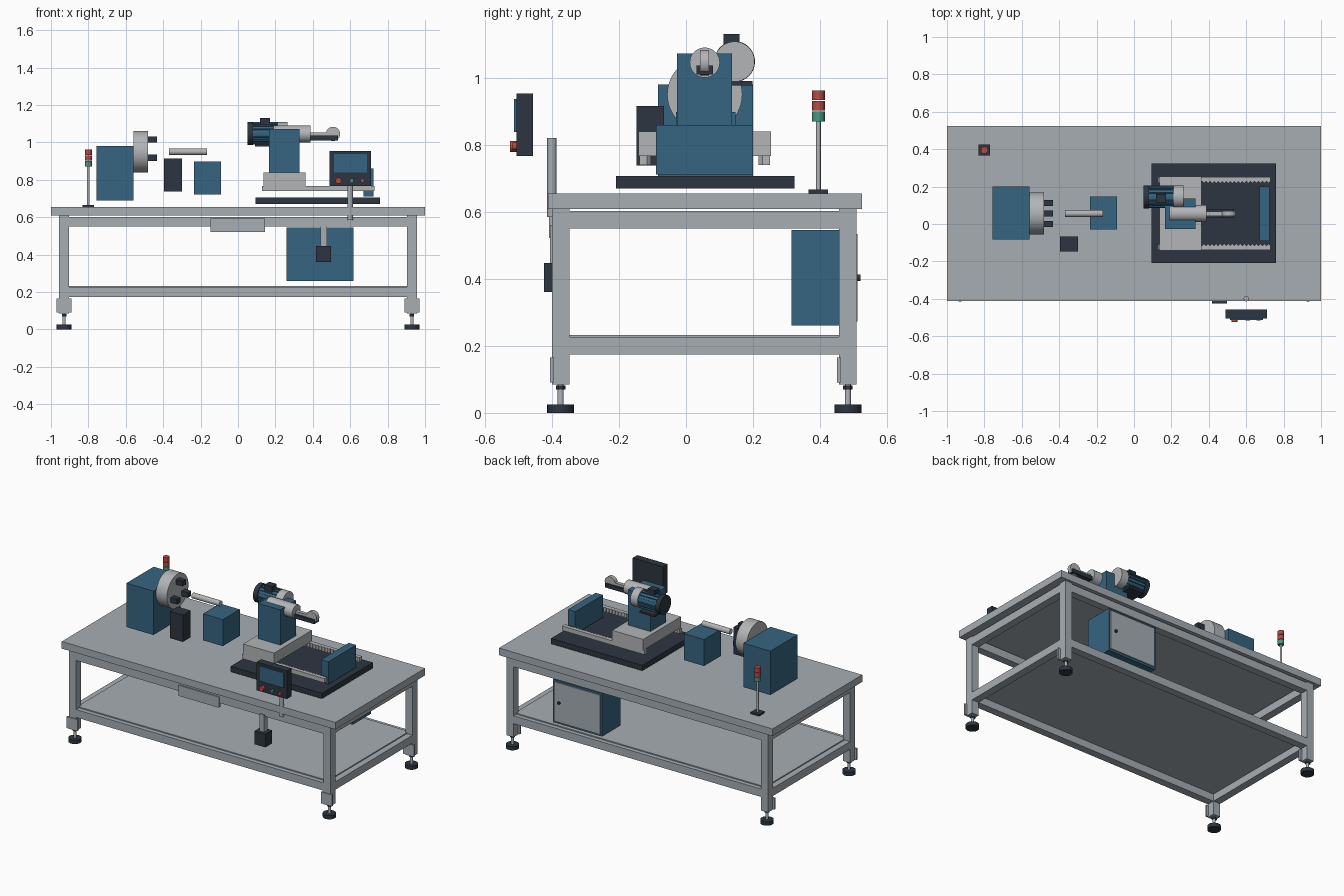
import bpy, bmesh, math
from mathutils import Matrix

if "Cube" in bpy.data.objects:
    bpy.data.objects.remove(bpy.data.objects["Cube"])


def material(name, rgb):
    m = bpy.data.materials.new(name)
    m.diffuse_color = (*rgb, 1)
    m.use_nodes = True
    m.node_tree.nodes["Principled BSDF"].inputs["Base Color"].default_value = m.diffuse_color
    return m


GREY = material("frame grey", (0.38, 0.42, 0.45))
STEEL = material("bare steel", (0.45, 0.46, 0.47))
BLUE = material("machine blue", (0.036, 0.13, 0.22))
DARK = material("charcoal", (0.026, 0.036, 0.053))
RED = material("signal red", (0.48, 0.07, 0.06))
GREEN = material("signal green", (0.06, 0.32, 0.21))
PI = math.pi


def finish(bm, name, mat, smooth=False):
    bmesh.ops.recalc_face_normals(bm, faces=bm.faces)
    me = bpy.data.meshes.new(name)
    bm.to_mesh(me)
    bm.free()
    me.materials.append(mat)
    ob = bpy.data.objects.new(name, me)
    bpy.context.collection.objects.link(ob)
    if smooth:
        bpy.ops.object.select_all(action='DESELECT')
        ob.select_set(True)
        bpy.context.view_layer.objects.active = ob
        bpy.ops.object.shade_smooth_by_angle(angle=math.radians(35))
    return ob


def box(name, x, y, z, mat):
    """Box from (low, high) ranges on each axis."""
    bm = bmesh.new()
    mid = [(a + b) / 2 for a, b in (x, y, z)]
    size = [b - a for a, b in (x, y, z)]
    bmesh.ops.create_cube(bm, size=1, matrix=Matrix.Translation(mid) @ Matrix.Diagonal((*size, 1)))
    return finish(bm, name, mat)


def cyl(name, axis, span, centre, r, mat, seg=32):
    """Cylinder along an axis; centre holds the other two coordinates in xyz order."""
    mid = sum(span) / 2
    a, b = centre
    pos, rot = {'x': ((mid, a, b), Matrix.Rotation(PI / 2, 4, 'Y')),
                'y': ((a, mid, b), Matrix.Rotation(PI / 2, 4, 'X')),
                'z': ((a, b, mid), Matrix.Identity(4))}[axis]
    bm = bmesh.new()
    bmesh.ops.create_cone(bm, cap_ends=True, segments=seg, radius1=r, radius2=r,
                          depth=span[1] - span[0], matrix=Matrix.Translation(pos) @ rot)
    return finish(bm, name, mat, True)


# table top and shelf
box("table_top", (-1, 1), (-0.412, 0.525), (0.608, 0.655), GREY)
box("shelf", (-0.915, 0.915), (-0.37, 0.48), (0.222, 0.233), GREY)

# legs with mounting plates and levelling feet
LEG_Y = (-0.374, 0.483)
for x in (-0.93, 0.93):
    for y in LEG_Y:
        box("leg", (x - 0.026, x + 0.026), (y - 0.026, y + 0.026), (0.085, 0.608), GREY)
        box("foot_plate", (x - 0.04, x + 0.04), (y - 0.032, y - 0.02), (0.09, 0.165), GREY)
        cyl("foot_stem", 'z', (0.02, 0.09), (x, y), 0.009, STEEL, 16)
        cyl("foot_nut", 'z', (0.07, 0.081), (x, y), 0.014, DARK, 6)
        cyl("foot_pad", 'z', (0, 0.025), (x, y), 0.04, DARK)

# upper and lower frame rails
for z in ((0.55, 0.602), (0.174, 0.226)):
    for y in LEG_Y:
        box("long_rail", (-0.905, 0.905), (y - 0.025, y + 0.025), z, GREY)
    for x in (-0.93, 0.93):
        box("end_rail", (x - 0.025, x + 0.025), (-0.35, 0.458), z, GREY)

# front plate and hanging foot switch
box("front_plate", (-0.148, 0.145), (-0.408, -0.39), (0.522, 0.592), GREY)
box("hanger_bar", (0.44, 0.475), (-0.405, -0.37), (0.445, 0.56), GREY)
box("hanging_box", (0.417, 0.497), (-0.424, -0.354), (0.36, 0.447), DARK)

# electrical cabinet
box("cabinet", (0.26, 0.618), (0.315, 0.505), (0.26, 0.545), BLUE)
box("cabinet_door", (0.27, 0.608), (0.505, 0.512), (0.273, 0.533), GREY)
cyl("door_latch", 'y', (0.51, 0.52), (0.57, 0.403), 0.01, DARK, 16)

# signal tower
TX, TY = -0.8, 0.395
box("tower_base", (TX - 0.031, TX + 0.031), (TY - 0.029, TY + 0.029), (0.655, 0.666), DARK)
cyl("tower_pole", 'z', (0.665, 0.872), (TX, TY), 0.007, STEEL, 16)
for z, mat in ((0.87, GREEN), (0.902, RED), (0.933, RED)):
    cyl("tower_lamp", 'z', (z, z + 0.029), (TX, TY), 0.019, mat)

# control panel on its post
cyl("panel_post", 'z', (0.585, 0.82), (0.6, -0.4), 0.014, GREY, 20)
box("control_panel", (0.488, 0.71), (-0.505, -0.457), (0.767, 0.953), DARK)
box("panel_screen", (0.513, 0.69), (-0.513, -0.505), (0.838, 0.937), BLUE)
for x, r, depth, mat in ((0.537, 0.016, 0.02, RED), (0.608, 0.011, 0.012, GREEN), (0.665, 0.011, 0.012, RED)):
    cyl("panel_button", 'y', (-0.505 - depth, -0.505), (x, 0.795), r, mat, 20)

# headstock with three-jaw chuck
CY = 0.056
box("headstock", (-0.757, -0.56), (-0.083, 0.2), (0.69, 0.98), BLUE)
cyl("chuck", 'x', (-0.56, -0.48), (CY, 0.95), 0.112, STEEL, 48)
for k in range(3):
    a = PI / 2 + k * 2 * PI / 3
    y, z = CY + 0.065 * math.cos(a), 0.95 + 0.065 * math.sin(a)
    box("chuck_jaw", (-0.48, -0.433), (y - 0.017, y + 0.017), (z - 0.017, z + 0.017), DARK)

# workpiece, rest block and tool box
cyl("workpiece", 'x', (-0.368, -0.165), (CY, 0.95), 0.018, STEEL, 24)
box("rest_block", (-0.235, -0.09), (-0.03, 0.147), (0.722, 0.897), BLUE)
box("tool_box", (-0.395, -0.3), (-0.147, -0.066), (0.738, 0.915), DARK)

# grinder bed with toothed slide rails
box("bed", (0.093, 0.76), (-0.209, 0.323), (0.67, 0.706), DARK)
for side in (-1, 1):
    pts = [(0.73, CY + side * 0.195), (0.127, CY + side * 0.195)]
    n = 28
    for i in range(n):
        x = 0.127 + i * 0.603 / n
        pts += [(x, CY + side * 0.172), (x + 0.301 / n, CY + side * 0.161)]
    pts.append((0.73, CY + side * 0.172))
    bm = bmesh.new()
    f = bm.faces.new([bm.verts.new((x, y, 0.739)) for x, y in pts])
    ext = bmesh.ops.extrude_face_region(bm, geom=[f])
    top = [v for v in ext["geom"] if isinstance(v, bmesh.types.BMVert)]
    bmesh.ops.translate(bm, verts=top, vec=(0, 0, 0.029))
    finish(bm, "slide_rail", STEEL)
box("end_block", (0.67, 0.724), (-0.09, 0.2), (0.711, 0.859), BLUE)

# saddle and column
box("saddle", (0.136, 0.362), (-0.141, 0.253), (0.767, 0.839), STEEL)
box("column", (0.165, 0.328), (-0.027, 0.137), (0.838, 1.072), BLUE)

# spindle and belt arm
cyl("spindle", 'x', (0.19, 0.388), (CY, 1.045), 0.045, STEEL)
box("arm_bar", (0.38, 0.535), (0.032, 0.08), (1.01, 1.036), DARK)
box("arm_belt", (0.38, 0.51), (0.044, 0.068), (1.036, 1.052), STEEL)
cyl("contact_wheel", 'y', (0.042, 0.069), (0.508, 1.045), 0.038, STEEL)

# finned motor with fan cover, flange and terminal box
MY, MZ = 0.145, 1.048
cyl("motor_body", 'x', (0.075, 0.215), (MY, MZ), 0.053, BLUE)
for k in range(16):
    a = k * PI / 8
    bm = bmesh.new()
    place = Matrix.Translation((0.145, MY, MZ)) @ Matrix.Rotation(a, 4, 'X')
    bmesh.ops.create_cube(bm, size=1, matrix=place @ Matrix.Translation((0, 0, 0.054))
                          @ Matrix.Diagonal((0.13, 0.005, 0.012, 1)))
    finish(bm, "motor_fin", BLUE)
cyl("fan_cover", 'x', (0.05, 0.08), (MY, MZ), 0.061, DARK)
cyl("motor_flange", 'x', (0.212, 0.264), (MY, MZ), 0.06, STEEL)
box("terminal_box", (0.117, 0.17), (0.112, 0.16), (1.09, 1.13), DARK)
box("motor_foot", (0.09, 0.2), (0.095, 0.199), (0.977, 0.99), DARK)
